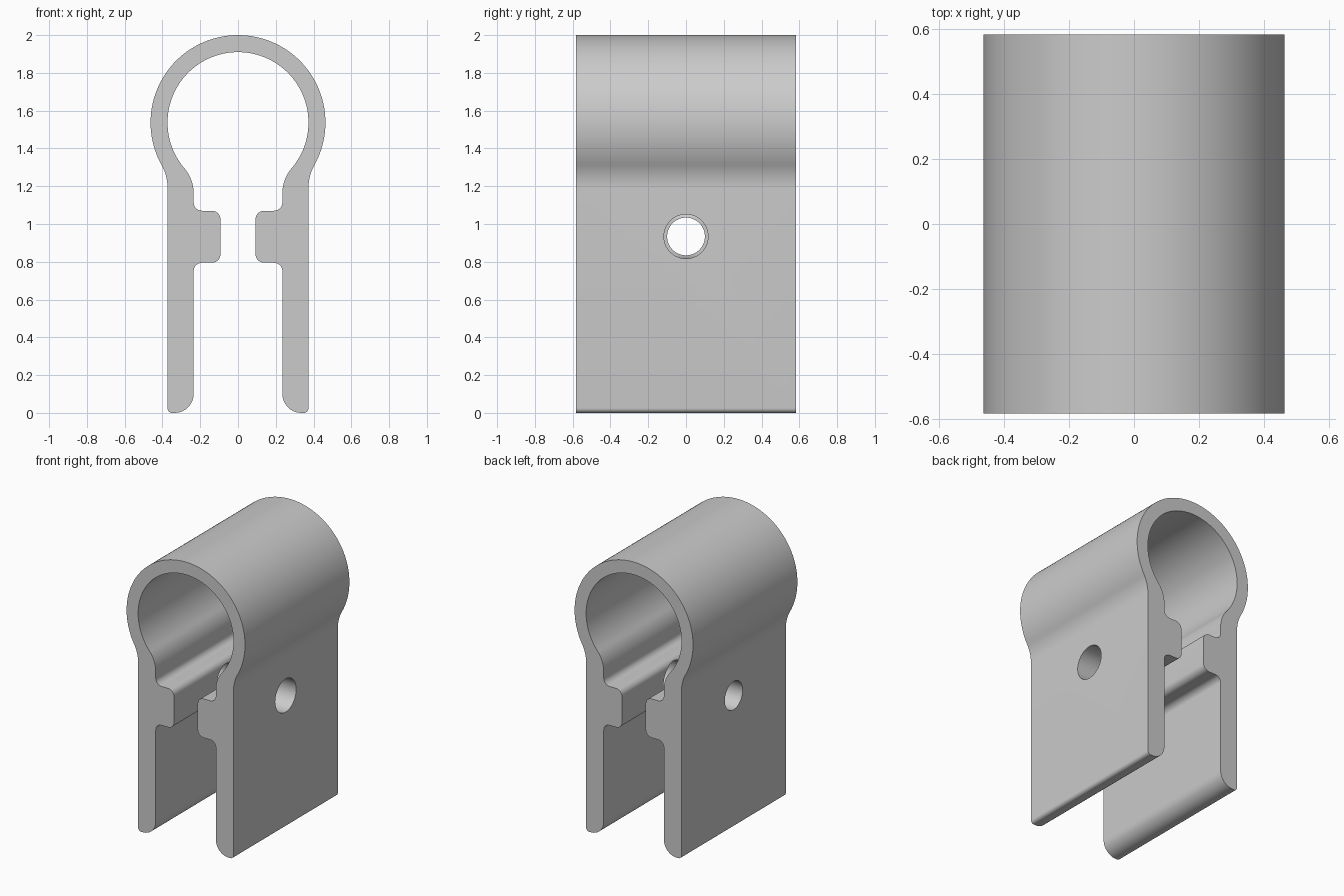
import bpy, bmesh, math
from mathutils import Vector

cube = bpy.data.objects.get("Cube")
if cube:
    bpy.data.objects.remove(cube, do_unlink=True)

# Main dimensions
DEPTH = 1.166
RING_Z, R_OUT, R_IN = 1.537, 0.463, 0.373
LEG_OUT, LEG_IN, BOSS_X = 0.373, 0.235, 0.093
BOSS_LOW, BOSS_TOP = 0.795, 1.07
HOLE_Z = 0.934

grey = bpy.data.materials.new("plain grey")
grey.use_nodes = True
colour = (0.6, 0.6, 0.6, 1)
grey.diffuse_color = colour
grey.node_tree.nodes["Principled BSDF"].inputs["Base Color"].default_value = colour


def arc(cx, cz, r, start, end, steps):
    """Points along an arc, angles in radians."""
    return [Vector((cx + r * math.cos(a), cz + r * math.sin(a)))
            for a in (start + (end - start) * i / steps for i in range(steps + 1))]


def ring_to_leg(ring_r, leg_x, blend_r):
    """Ring from its top down to a leg wall, blended by a tangent arc."""
    cx = leg_x + blend_r
    reach = ring_r + blend_r
    drop = math.sqrt(reach ** 2 - cx ** 2)
    a = math.atan2(-drop, cx)
    ring = arc(0, RING_Z, ring_r, math.pi / 2, a, 48)
    blend = arc(cx, RING_Z - drop, blend_r, a + math.pi, math.pi, 12)
    return ring + blend[1:]


def rounded(prev, corner, nxt, r, steps=8):
    """Round a right-angled corner."""
    p, c, n = Vector(prev), Vector(corner), Vector(nxt)
    u, v = (p - c).normalized() * r, (n - c).normalized() * r
    mid = c + u + v
    return [mid - v * math.cos(t) - u * math.sin(t)
            for t in (math.pi / 2 * i / steps for i in range(steps + 1))]


# Half profile: inner wall, boss, foot, then outer wall
inner = ring_to_leg(R_IN, LEG_IN, 0.2)
outer = ring_to_leg(R_OUT, LEG_OUT, 0.25)
corners = [(LEG_IN, BOSS_TOP, 0.045), (BOSS_X, BOSS_TOP, 0.045),
           (BOSS_X, BOSS_LOW, 0.045), (LEG_IN, BOSS_LOW, 0.045),
           (LEG_IN, 0, 0.1), (LEG_OUT, 0, 0.025)]
path = [tuple(inner[-1])] + [c[:2] for c in corners] + [tuple(outer[-1])]
half = list(inner)
for i, c in enumerate(corners):
    half += rounded(path[i], path[i + 1], path[i + 2], c[2])
half += reversed(outer)
mirrored = [Vector((-p.x, p.y)) for p in reversed(half[1:-1])]
profile = half + mirrored

# Clamp body: extruded profile
bm = bmesh.new()
face = bm.faces.new([bm.verts.new((p.x, -DEPTH / 2, p.y)) for p in profile])
moved = bmesh.ops.extrude_face_region(bm, geom=[face])["geom"]
bmesh.ops.translate(bm, vec=(0, DEPTH, 0),
                    verts=[v for v in moved if isinstance(v, bmesh.types.BMVert)])
bmesh.ops.recalc_face_normals(bm, faces=bm.faces)
mesh = bpy.data.meshes.new("clamp_body")
bm.to_mesh(mesh)
bm.free()
body = bpy.data.objects.new("clamp_body", mesh)
bpy.context.collection.objects.link(body)
mesh.materials.append(grey)

# Bolt holes: wider on the left leg than on the right
for side, radius in ((1, 0.117), (-1, 0.1)):
    bpy.ops.mesh.primitive_cylinder_add(vertices=48, radius=radius, depth=0.6,
                                        location=(side * 0.3, 0, HOLE_Z),
                                        rotation=(0, math.pi / 2, 0))
    cutter = bpy.context.object
    cutter.name = "hole_cutter"
    cutter.hide_render = True
    cutter.data.materials.append(grey)
    bpy.ops.object.select_all(action='DESELECT')
    bpy.context.view_layer.objects.active = body
    body.select_set(True)
    cut = body.modifiers.new("bolt_hole", 'BOOLEAN')
    cut.operation = 'DIFFERENCE'
    cut.solver = 'EXACT'
    cut.object = cutter
    bpy.ops.object.modifier_apply(modifier=cut.name)
    bpy.data.objects.remove(cutter, do_unlink=True)

bpy.ops.object.shade_smooth_by_angle(angle=math.radians(30))
